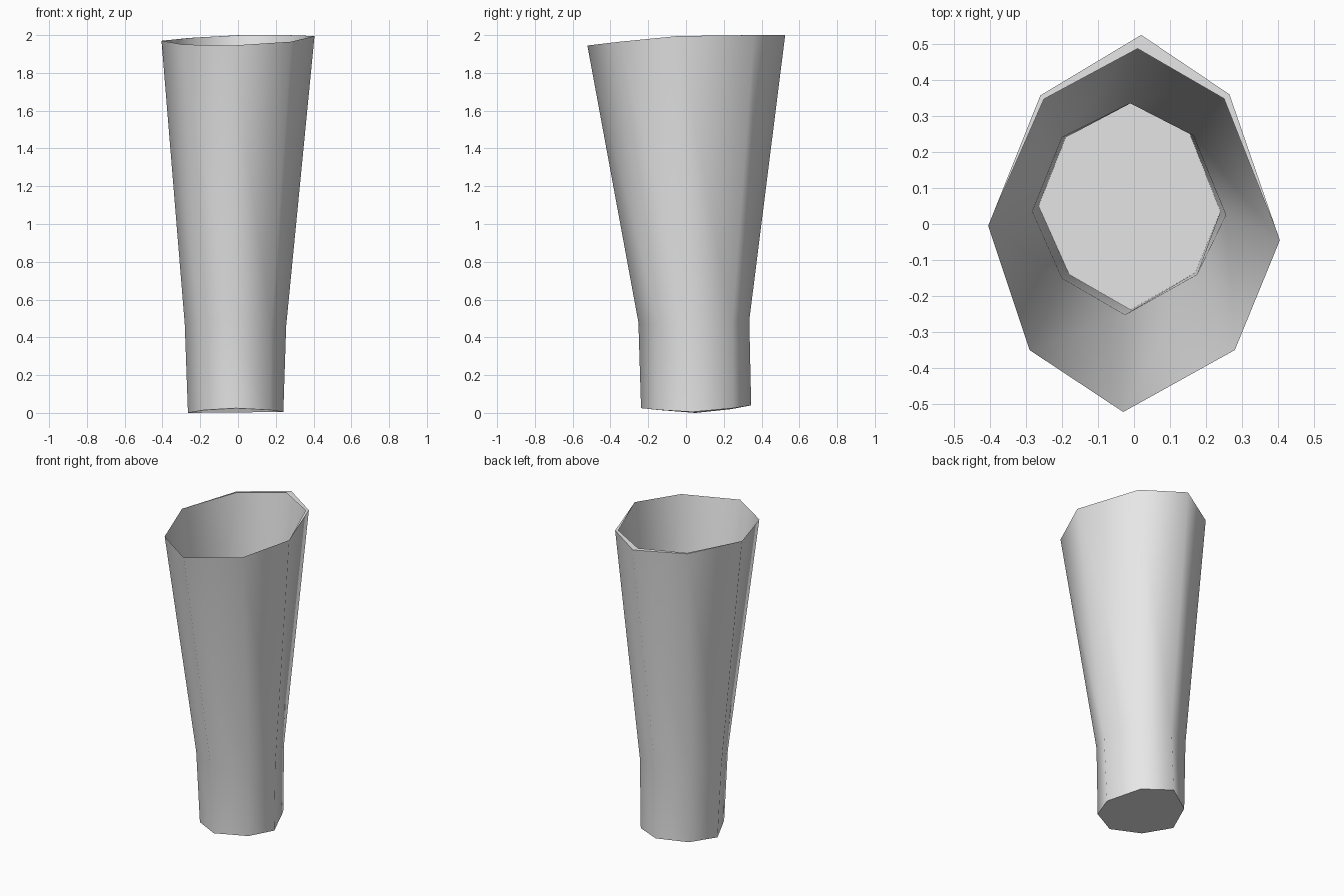
import bpy, bmesh, math

if "Cube" in bpy.data.objects:
    bpy.data.objects.remove(bpy.data.objects["Cube"])

# Eight-sided rings, counter-clockwise from the back corner
bottom = [(-.02, .345, .04), (.155, .25, .025), (.24, .035, .005), (.17, -.135, .015),
          (-.01, -.238, .025), (-.18, -.14, .015), (-.265, .05, 0), (-.19, .24, .02)]
bend = [(-.01, .335, .49), (.165, .245, .48), (.255, .025, .46), (.175, -.14, .47),
        (-.025, -.252, .48), (-.2, -.15, .48), (-.282, .035, .47), (-.2, .24, .48)]
rim = [(.02, .525, 2), (.265, .36, 2), (.405, -.045, 1.995), (.28, -.35, 1.965),
       (-.03, -.522, 1.945), (-.29, -.35, 1.95), (-.405, -.005, 1.97), (-.26, .357, 1.985)]

mat = bpy.data.materials.new("light grey")
mat.diffuse_color = (0.8, 0.8, 0.8, 1)
mat.use_nodes = True
mat.node_tree.nodes["Principled BSDF"].inputs["Base Color"].default_value = mat.diffuse_color


def make_object(name, bm):
    bmesh.ops.recalc_face_normals(bm, faces=bm.faces)
    mesh = bpy.data.meshes.new(name)
    bm.to_mesh(mesh)
    bm.free()
    mesh.materials.append(mat)
    obj = bpy.data.objects.new(name, mesh)
    bpy.context.collection.objects.link(obj)
    bpy.ops.object.select_all(action='DESELECT')
    obj.select_set(True)
    bpy.context.view_layer.objects.active = obj
    bpy.ops.object.shade_smooth_by_angle(angle=math.radians(65))
    return obj


# Open sleeve with a closed lower end
bm = bmesh.new()
rings = [[bm.verts.new(p) for p in ring] for ring in (bottom, bend, rim)]
for low, high in zip(rings, rings[1:]):
    for i in range(8):
        j = (i + 1) % 8
        bm.faces.new((low[i], low[j], high[j], high[i]))
bm.faces.new(rings[0][::-1])
make_object("sleeve", bm)

# Thin lip along the back of the opening
bm = bmesh.new()
outer = [bm.verts.new(rim[i]) for i in (6, 7, 0, 1, 2)]
inner = [bm.verts.new(p) for p in ((-.25, .347, 1.985), (.01, .487, 2), (.25, .348, 2))]
bm.faces.new((outer[0], inner[0], outer[1]))
bm.faces.new((outer[1], inner[0], inner[1], outer[2]))
bm.faces.new((outer[2], inner[1], inner[2], outer[3]))
bm.faces.new((outer[3], inner[2], outer[4]))
make_object("back_lip", bm)
